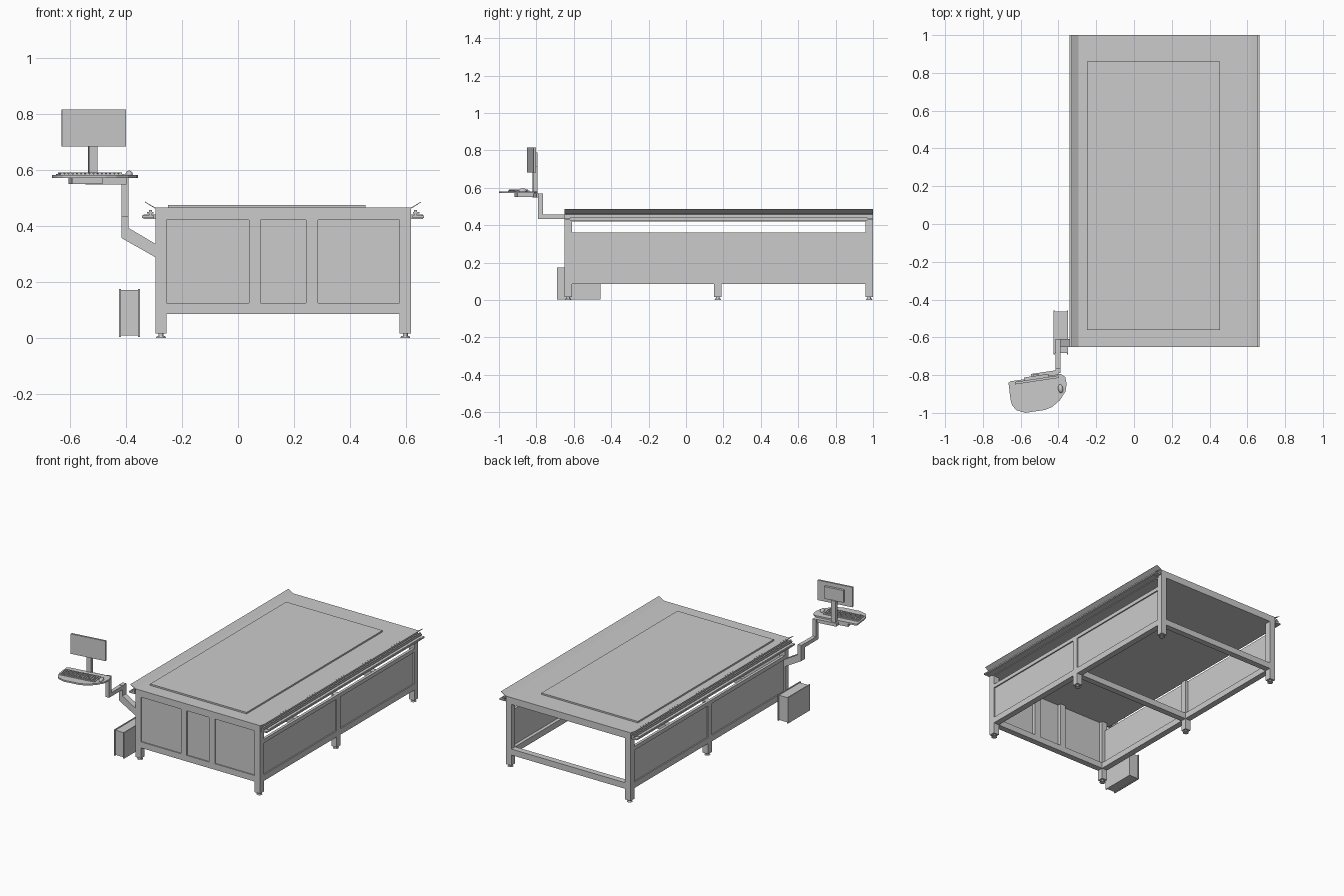
import bpy, bmesh, math
from mathutils import Matrix, Vector

default = bpy.data.objects.get("Cube")
if default:
    bpy.data.objects.remove(default, do_unlink=True)

WORLD = Matrix.Identity(4)
# Swivelled frame of the operator station
STATION = Matrix.Translation((-0.515, -0.825, 0)) @ Matrix.Rotation(math.radians(8.5), 4, 'Z')


def finish(name, bm, frame=WORLD):
    bmesh.ops.recalc_face_normals(bm, faces=bm.faces)
    mesh = bpy.data.meshes.new(name)
    bm.to_mesh(mesh)
    bm.free()
    mesh.transform(frame)
    obj = bpy.data.objects.new(name, mesh)
    bpy.context.collection.objects.link(obj)
    return obj


def add_box(bm, x, y, z):
    """Box between (min, max) pairs on each axis."""
    centre = Vector([(a + b) / 2 for a, b in (x, y, z)])
    size = [b - a for a, b in (x, y, z)]
    bmesh.ops.create_cube(bm, size=1, matrix=Matrix.Translation(centre) @ Matrix.Diagonal((*size, 1)))


def boxes(name, items, frame=WORLD):
    bm = bmesh.new()
    for item in items:
        add_box(bm, *item)
    return finish(name, bm, frame)


def prism(name, points, direction, frame=WORLD):
    """Polygon swept along a direction."""
    bm = bmesh.new()
    face = bm.faces.new([bm.verts.new(p) for p in points])
    swept = bmesh.ops.extrude_face_region(bm, geom=[face])['geom']
    verts = [v for v in swept if isinstance(v, bmesh.types.BMVert)]
    bmesh.ops.translate(bm, verts=verts, vec=direction)
    return finish(name, bm, frame)


# Table limits
L, R, F, B = -0.295, 0.617, -0.65, 1.0
T = 0.04
MID = (0.15, 0.19)
CENTRE = (L + R) / 2
SLAB = (0.42, 0.465)


def mirror_x(span):
    return tuple(sorted(2 * CENTRE - v for v in span))


left_post, right_post = (L, L + T), (R - T, R)
front_bar, back_bar = (F, F + T), (B - T, B)

# Legs and levelling feet
for side, xs in (("right", left_post), ("left", right_post)):
    for place, ys, top in (("front", front_bar, SLAB[0]), ("middle", MID, 0.36), ("back", back_bar, SLAB[0])):
        boxes(f"{place}_{side}_leg", [(xs, ys, (0.015, top))])
        bm = bmesh.new()
        for base, tip, low, high in ((0.018, 0.014, 0, 0.007), (0.009, 0.009, 0.007, 0.016)):
            bmesh.ops.create_cone(
                bm, cap_ends=True, segments=16, radius1=base, radius2=tip, depth=high - low,
                matrix=Matrix.Translation((sum(xs) / 2, sum(ys) / 2, (low + high) / 2)))
        finish(f"{place}_{side}_foot", bm)

# Lower frame
low = (0.085, 0.125)
across, along = (L + T, R - T), (F + T, B - T)
boxes("lower_frame", [(across, ys, low) for ys in (front_bar, MID, back_bar)]
      + [(xs, along, low) for xs in (left_post, right_post)])

# Recessed cladding, with a thin rail along the top of each side
side_panel, side_rail = (R - 0.018, R - 0.008), (R - 0.018, R)
for name, panel, rail in (("left", side_panel, side_rail),
                          ("right", mirror_x(side_panel), mirror_x(side_rail))):
    boxes(f"{name}_panels", [(panel, ys, (0.12, 0.34)) for ys in ((F + T, MID[0]), (MID[1], B - T))])
    boxes(f"{name}_top_rail", [(rail, along, (0.335, 0.36))])
boxes("front_panels", [(across, (F + 0.007, F + 0.017), (0.12, SLAB[0]))])
boxes("front_mullions", [(xs, front_bar, (0.125, SLAB[0])) for xs in ((0.04, 0.08), (0.243, 0.286))])

# Solid table top and raised work plate
boxes("table_top", [((L, R), (F, B), SLAB)])
boxes("work_plate", [((-0.25, 0.455), (-0.56, 0.86), (0.465, 0.475))])

# Guide rails and tilted guards on both long sides
for name, flip in (("left", False), ("right", True)):
    def side(span):
        return mirror_x([R + v for v in span]) if flip else tuple(R + v for v in span)
    boxes(f"{name}_guide_rail", [
        (side((0, 0.043)), (F + 0.03, B - 0.03), (0.424, 0.440)),
        (side((0.005, 0.047)), (F, B), (0.428, 0.437)),
        (side((0.007, 0.030)), (F, B), (0.444, 0.449)),
        (side((0.012, 0.022)), (F, B), (0.437, 0.456)),
    ])
    profile = [(R - 0.003, 0.463), (R + 0.036, 0.486), (R + 0.037, 0.484), (R, 0.461)]
    prism(f"{name}_guard", [(2 * CENTRE - x if flip else x, F, z) for x, z in profile], (0, B - F, 0))

# Control cabinet with thin side plates
boxes("control_cabinet", [
    ((-0.421, -0.353), (-0.683, -0.464), (0.008, 0.171)),
    ((-0.425, -0.418), (-0.69, -0.458), (0.004, 0.175)),
    ((-0.356, -0.349), (-0.69, -0.458), (0.004, 0.175)),
])

# Support arm
bracket = [(L, 0.288), (-0.415, 0.356), (-0.415, 0.46), (-0.39, 0.46), (-0.39, 0.392), (L, 0.336)]
prism("arm_bracket", [(x, F, z) for x, z in bracket], (0, T, 0))
boxes("arm_forward_bar", [((-0.415, -0.39), (-0.79, F), (0.433, 0.458))])
boxes("arm_upright", [((-0.415, -0.39), (-0.79, -0.765), (0.433, 0.57))])
boxes("arm_cross_bar", [((-0.025, 0.12), (0.008, 0.035), (0.548, 0.57)),
                        ((-0.09, 0.02), (-0.08, 0.01), (0.55, 0.571))], STATION)

# Keyboard tray, rounded toward the operator
tray = [(-0.138, 0.013), (-0.150, 0.006), (-0.153, -0.085), (-0.148, -0.115), (-0.132, -0.142),
        (-0.085, -0.164), (0.02, -0.164), (0.06, -0.154), (0.105, -0.125), (0.142, -0.083),
        (0.153, -0.045), (0.152, -0.008), (0.13, 0.012)]
prism("keyboard_tray", [(x, y, 0.571) for x, y in tray], (0, 0, 0.010), STATION)

# Keyboard
boxes("keyboard", [((-0.14, 0.095), (-0.108, -0.025), (0.581, 0.585))], STATION)
pitch = 0.015
keys = []
for row in range(5):
    for col in range(15):
        x, y = -0.134 + col * pitch, -0.104 + row * pitch
        keys.append(((x, x + 0.011), (y, y + 0.011), (0.585, 0.590)))
boxes("keys", keys, STATION)

# Mouse
bm = bmesh.new()
bmesh.ops.create_uvsphere(
    bm, u_segments=16, v_segments=10, radius=1,
    matrix=Matrix.Translation((0.118, -0.065, 0.584)) @ Matrix.Diagonal((0.013, 0.023, 0.013, 1)))
mouse = finish("mouse", bm, STATION)
for poly in mouse.data.polygons:
    poly.use_smooth = True

# Monitor, rear housing and stand
boxes("monitor", [((-0.116, 0.116), (-0.007, 0.006), (0.683, 0.815))], STATION)
boxes("monitor_housing", [((-0.065, 0.065), (0.006, 0.022), (0.71, 0.79))], STATION)
boxes("monitor_stand", [((-0.016, 0.014), (0.006, 0.030), (0.57, 0.712))], STATION)
